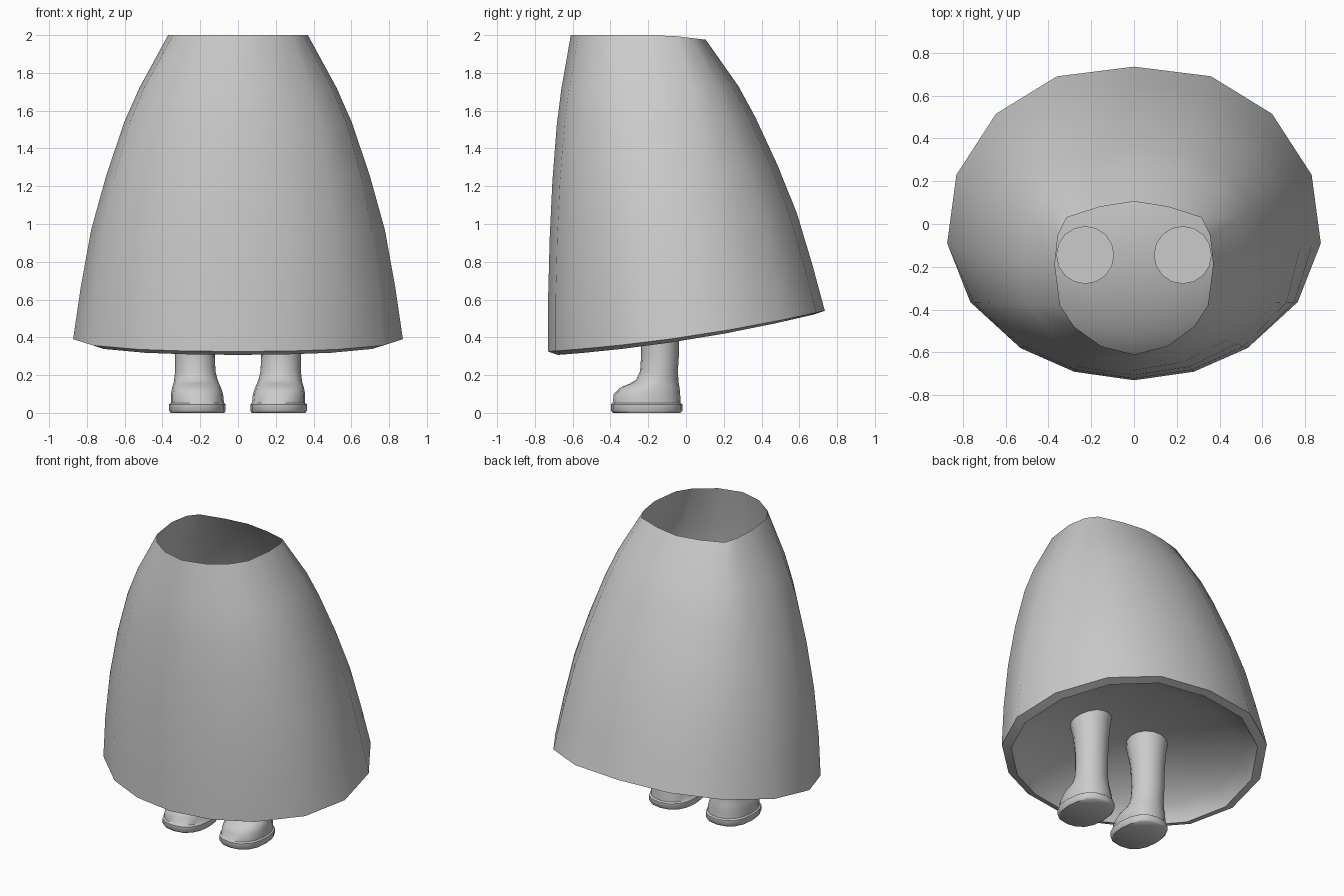
import bpy, bmesh, math

if "Cube" in bpy.data.objects:
    bpy.data.objects.remove(bpy.data.objects["Cube"])

grey = bpy.data.materials.new("plain_grey")
grey.use_nodes = True
GREY = (0.6, 0.6, 0.6, 1)
grey.diffuse_color = GREY
grey.node_tree.nodes["Principled BSDF"].inputs["Base Color"].default_value = GREY


def loft(name, rings, cap_first=False, cap_last=False, angle=40):
    """Skin a list of equal closed rings into one smooth object."""
    bm = bmesh.new()
    loops = [[bm.verts.new(p) for p in ring] for ring in rings]
    n = len(rings[0])
    for lower, upper in zip(loops, loops[1:]):
        for i in range(n):
            j = (i + 1) % n
            bm.faces.new((lower[i], lower[j], upper[j], upper[i]))
    if cap_first:
        bm.faces.new(loops[0][::-1])
    if cap_last:
        bm.faces.new(loops[-1])
    bmesh.ops.recalc_face_normals(bm, faces=bm.faces)
    mesh = bpy.data.meshes.new(name)
    bm.to_mesh(mesh)
    bm.free()
    mesh.materials.append(grey)
    obj = bpy.data.objects.new(name, mesh)
    bpy.context.collection.objects.link(obj)
    bpy.ops.object.select_all(action='DESELECT')
    obj.select_set(True)
    bpy.context.view_layer.objects.active = obj
    bpy.ops.object.shade_smooth_by_angle(angle=math.radians(angle))


def mirrored(half):
    """Complete a half outline running front to back on the +x side."""
    return half + [(-x, y) for x, y in half[-2:0:-1]]


# Hem and waist outlines, seen from above
hem = mirrored([(0, -.73), (.28, -.69), (.53, -.58), (.765, -.365), (.873, -.09),
                (.83, .23), (.645, .515), (.36, .69), (0, .735)])
waist = mirrored([(0, -.61), (.155, -.57), (.28, -.48), (.345, -.38), (.37, -.19),
                  (.355, -.05), (.315, .03), (.16, .08), (0, .105)])


def hem_z(y):
    return .403 + .147 * y + .055 * y * y


def waist_z(y):
    return 2.0 - max(0, y + .1) * .12


# Skirt: (spread at sides, at front, at back, drop)
flare = [(1, 1, 1, 1), (.92, 1, .895, .83), (.81, .93, .765, .64),
         (.65, .81, .6, .46), (.46, .62, .415, .285), (.3, .42, .275, .172),
         (0, 0, 0, 0)]
skirt = []
for side_w, front_w, back_w, t in flare:
    ring = []
    for (ax, ay), (bx, by) in zip(waist, hem):
        end_w = front_w if by < -.09 else back_w
        w = side_w + (end_w - side_w) * min(1, abs(by + .09) / .5)
        ring.append((ax + (bx - ax) * w, ay + (by - ay) * w,
                     waist_z(ay) * (1 - t) + hem_z(by) * t))
    skirt.append(ring)

# Folded lip and rounded dome lining, continuous with the hem
lining = []
for degrees in (84, 70, 55, 40, 25, 12, 0):
    a = math.radians(degrees)
    s, rise = .93 * math.cos(a), math.sin(a) ** 1.25
    lining.append([(x * s, y * s, (hem_z(y) - .018) * (1 - rise) + .66 * rise)
                   for x, y in hem])
loft("skirt", lining + skirt, cap_first=True)

# Boot and leg: z, centre x, centre y, half width, half depth, squareness
boot = [(0, .215, -.208, .142, .178, .85), (.012, .215, -.208, .15, .19, .85),
        (.045, .215, -.208, .15, .19, .85), (.052, .215, -.208, .141, .18, .88),
        (.10, .217, -.207, .138, .176, .88), (.135, .22, -.19, .129, .156, .9),
        (.155, .221, -.168, .121, .13, .95), (.175, .223, -.152, .115, .112, 1),
        (.22, .226, -.143, .107, .1, 1), (.30, .228, -.138, .105, .1, 1),
        (.38, .228, -.138, .106, .1, 1), (.50, .228, -.142, .113, .11, 1),
        (.60, .228, -.15, .126, .127, 1), (.67, .228, -.145, .135, .135, 1)]


def squared(v, power):
    return math.copysign(abs(v) ** power, v)


for side, sign in (("left", 1), ("right", -1)):
    rings = []
    for z, cx, cy, rx, ry, power in boot:
        rings.append([(sign * cx + rx * squared(math.cos(a), power),
                       cy + ry * squared(math.sin(a), power), z)
                      for a in (math.tau * i / 16 for i in range(16))])
    loft(side + "_leg", rings, cap_first=True, cap_last=True, angle=50)
